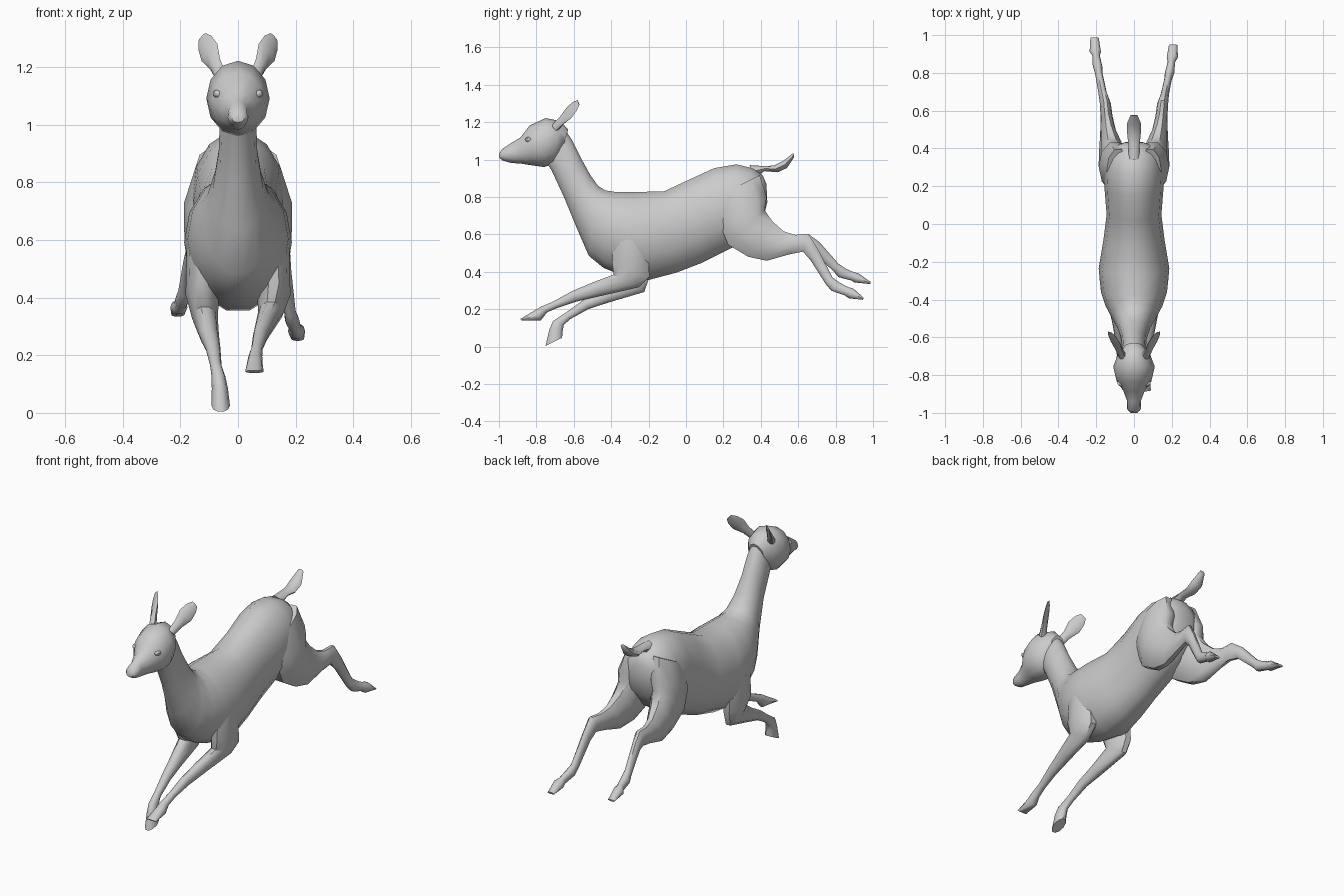
import bpy, bmesh
from math import sin, cos, tau
from mathutils import Vector


def skin(name, rings, sides):
    """Loft a closed skin through rings given as (centre, half-axis u, half-axis v)."""
    bm = bmesh.new()
    loops = [[bm.verts.new(c + u * cos(tau * i / sides) + v * sin(tau * i / sides))
              for i in range(sides)] for c, u, v in rings]
    for a, b in zip(loops, loops[1:]):
        for i in range(sides):
            j = (i + 1) % sides
            bm.faces.new((a[i], a[j], b[j], b[i]))
    bm.faces.new(loops[0])
    bm.faces.new(loops[-1])
    bmesh.ops.recalc_face_normals(bm, faces=bm.faces)
    me = bpy.data.meshes.new(name)
    bm.to_mesh(me)
    bm.free()
    ob = bpy.data.objects.new(name, me)
    bpy.context.collection.objects.link(ob)
    bpy.ops.object.select_all(action='DESELECT')
    ob.select_set(True)
    bpy.context.view_layer.objects.active = ob
    bpy.ops.object.shade_smooth_by_angle(angle=0.8)
    return ob


def limb(name, sections, sides=12, side=1):
    """Sections are (x, y1, z1, y2, z2, half width): two side-view outline points."""
    rings = []
    for x, y1, z1, y2, z2, w in sections:
        a, b = Vector((x * side, y1, z1)), Vector((x * side, y2, z2))
        rings.append(((a + b) / 2, Vector((w, 0, 0)), (a - b) / 2))
    return skin(name, rings, sides)


# Torso and neck, rump to throat
limb("body", [(0, *s) for s in [
    (0.43, 0.87, 0.435, 0.77, 0.05),
    (0.41, 0.92, 0.41, 0.67, 0.11),
    (0.35, 0.96, 0.34, 0.58, 0.15),
    (0.27, 0.98, 0.28, 0.54, 0.16),
    (0.15, 0.96, 0.20, 0.50, 0.155),
    (0.02, 0.90, 0.08, 0.44, 0.145),
    (-0.12, 0.835, -0.05, 0.39, 0.162),
    (-0.27, 0.833, -0.20, 0.35, 0.187),
    (-0.38, 0.833, -0.34, 0.375, 0.175),
    (-0.43, 0.84, -0.44, 0.415, 0.15),
    (-0.47, 0.865, -0.52, 0.48, 0.118),
    (-0.51, 0.92, -0.585, 0.63, 0.088),
    (-0.56, 1.01, -0.655, 0.80, 0.067),
    (-0.61, 1.11, -0.72, 0.94, 0.063),
    (-0.65, 1.17, -0.76, 1.00, 0.05)]], 14)

# Head, nape to nose
limb("head", [(0, *s) for s in [
    (-0.63, 1.16, -0.67, 1.02, 0.05),
    (-0.67, 1.205, -0.71, 0.975, 0.085),
    (-0.75, 1.222, -0.76, 0.96, 0.11),
    (-0.835, 1.183, -0.83, 0.97, 0.092),
    (-0.885, 1.118, -0.88, 0.978, 0.057),
    (-0.94, 1.085, -0.935, 0.982, 0.036),
    (-0.985, 1.055, -0.975, 0.993, 0.036),
    (-1.0, 1.03, -0.998, 1.008, 0.02)]])

# Tail
limb("tail", [(0, *s) for s in [
    (0.34, 0.97, 0.36, 0.90, 0.03),
    (0.42, 0.965, 0.42, 0.938, 0.03),
    (0.47, 0.968, 0.49, 0.932, 0.036),
    (0.52, 0.993, 0.54, 0.955, 0.038),
    (0.575, 1.036, 0.578, 1.012, 0.018)]], 8)

# Hind legs: shared thigh, separate trailing shanks
thigh = [
    (0.085, 0.40, 0.92, 0.16, 0.80, 0.06),
    (0.102, 0.438, 0.80, 0.17, 0.66, 0.085),
    (0.107, 0.425, 0.735, 0.22, 0.54, 0.08),
    (0.12, 0.465, 0.675, 0.33, 0.475, 0.064),
    (0.135, 0.525, 0.62, 0.43, 0.455, 0.044),
    (0.145, 0.585, 0.60, 0.55, 0.49, 0.032),
    (0.152, 0.655, 0.605, 0.625, 0.505, 0.029)]
limb("hind_leg_right", thigh + [
    (0.163, 0.705, 0.525, 0.665, 0.46, 0.022),
    (0.18, 0.785, 0.37, 0.745, 0.335, 0.02),
    (0.188, 0.82, 0.345, 0.775, 0.298, 0.025),
    (0.198, 0.865, 0.32, 0.85, 0.272, 0.02),
    (0.203, 0.895, 0.312, 0.87, 0.257, 0.03),
    (0.207, 0.95, 0.262, 0.946, 0.25, 0.022)], 10)
limb("hind_leg_left", thigh + [
    (0.167, 0.715, 0.56, 0.68, 0.50, 0.022),
    (0.187, 0.815, 0.445, 0.785, 0.405, 0.02),
    (0.193, 0.855, 0.418, 0.815, 0.37, 0.025),
    (0.201, 0.90, 0.398, 0.885, 0.352, 0.02),
    (0.205, 0.925, 0.392, 0.90, 0.342, 0.03),
    (0.209, 0.988, 0.345, 0.985, 0.334, 0.022)], 10, -1)

# Front legs: shared shoulder, separate reaching forelegs
shoulder = [
    (0.12, -0.39, 0.60, -0.20, 0.54, 0.058),
    (0.124, -0.40, 0.45, -0.19, 0.37, 0.058)]
limb("front_leg_right", shoulder + [
    (0.115, -0.39, 0.387, -0.25, 0.315, 0.045),
    (0.095, -0.50, 0.345, -0.44, 0.272, 0.034),
    (0.078, -0.61, 0.298, -0.59, 0.238, 0.026),
    (0.066, -0.71, 0.242, -0.69, 0.205, 0.02),
    (0.06, -0.785, 0.21, -0.742, 0.182, 0.024),
    (0.058, -0.81, 0.195, -0.775, 0.139, 0.028),
    (0.057, -0.886, 0.148, -0.875, 0.138, 0.032)], 10)
limb("front_leg_left", shoulder + [
    (0.115, -0.36, 0.37, -0.22, 0.29, 0.045),
    (0.10, -0.46, 0.30, -0.41, 0.235, 0.034),
    (0.087, -0.55, 0.25, -0.52, 0.20, 0.026),
    (0.077, -0.64, 0.185, -0.62, 0.145, 0.02),
    (0.068, -0.712, 0.138, -0.652, 0.115, 0.024),
    (0.063, -0.733, 0.09, -0.658, 0.08, 0.028),
    (0.06, -0.753, 0.003, -0.66, 0.048, 0.032)], 10, -1)

for side, tag in ((1, "right"), (-1, "left")):
    # Leaf-shaped ears, swept back
    flip = lambda p: Vector((p[0] * side, p[1], p[2]))
    root, tip = flip((0.06, -0.70, 1.17)), flip((0.125, -0.575, 1.305))
    wide, thin = flip((0.65, 0.26, -0.72)), flip((0.66, -0.66, 0.36))
    skin("ear_" + tag, [(root.lerp(tip, t), wide * w, thin * d) for t, w, d in [
        (0, 0.022, 0.022), (0.3, 0.026, 0.016), (0.6, 0.042, 0.01),
        (0.85, 0.034, 0.007), (1, 0.018, 0.003)]], 8)
    # Eyes set in the cheeks
    c = flip((0.068, -0.84, 1.105))
    skin("eye_" + tag, [(c + flip((0.016, -0.01, 0.004)) * s, flip((0.5, 0.8, 0)) * r,
                         Vector((0, 0, 0.7)) * r) for s, r in
                        [(-0.5, 0.022), (0.5, 0.02), (1, 0.008)]], 8)
